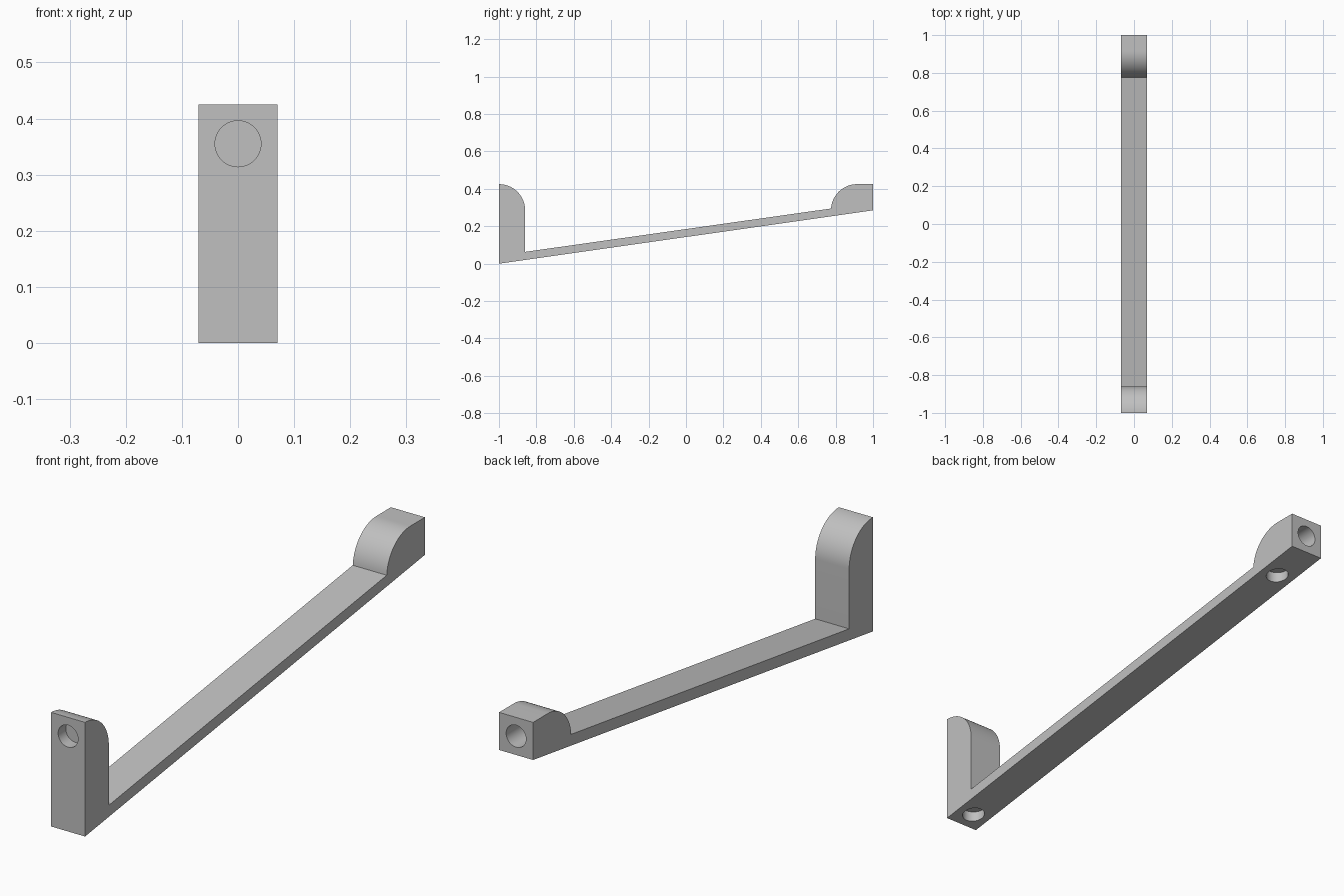
import bpy
import bmesh
from math import pi, sin, cos, radians
from mathutils import Vector

cube = bpy.data.objects.get("Cube")
if cube:
    bpy.data.objects.remove(cube, do_unlink=True)

HALF_WIDTH = 0.07
TOP = 0.425
RADIUS = 0.14
HOLE_RADIUS = 0.041
ARC_STEPS = 24


def make_material(name, colour):
    mat = bpy.data.materials.new(name)
    mat.use_nodes = True
    mat.diffuse_color = colour
    mat.node_tree.nodes["Principled BSDF"].inputs["Base Color"].default_value = colour
    return mat


def add_object(name, bm):
    bmesh.ops.recalc_face_normals(bm, faces=bm.faces)
    mesh = bpy.data.meshes.new(name)
    bm.to_mesh(mesh)
    bm.free()
    obj = bpy.data.objects.new(name, mesh)
    bpy.context.collection.objects.link(obj)
    return obj


def arc(cy, cz, start, end):
    """Quarter-round points in the side plane."""
    steps = [start + (end - start) * i / ARC_STEPS for i in range(ARC_STEPS + 1)]
    return [(cy + RADIUS * cos(a), cz + RADIUS * sin(a)) for a in steps]


def blind_hole(obj, mouth, inward, depth):
    """Cut a flat-bottomed round hole from the mouth point inward."""
    inward = Vector(inward)
    overshoot = 0.03
    bm = bmesh.new()
    bmesh.ops.create_cone(bm, cap_ends=True, segments=48, radius1=HOLE_RADIUS,
                          radius2=HOLE_RADIUS, depth=depth + overshoot)
    turn = Vector((0, 0, 1)).rotation_difference(inward).to_matrix()
    bmesh.ops.rotate(bm, verts=bm.verts, matrix=turn)
    bmesh.ops.translate(bm, verts=bm.verts,
                        vec=Vector(mouth) + inward * (depth - overshoot) / 2)
    cutter = add_object("hole_cutter", bm)
    cutter.hide_render = True
    mod = obj.modifiers.new("hole", 'BOOLEAN')
    mod.operation = 'DIFFERENCE'
    mod.solver = 'EXACT'
    mod.object = cutter
    bpy.ops.object.modifier_apply(modifier=mod.name)
    bpy.data.objects.remove(cutter, do_unlink=True)


# Side profile: sloping bar, rounded rear block, rounded front upright
profile = [(-1, 0), (1, 0.285), (1, TOP)]
profile += arc(0.915, TOP - RADIUS, pi / 2, pi - 0.07)
profile += [(-0.86, 0.063)]
profile += arc(-1, TOP - RADIUS, 0, pi / 2)

bm = bmesh.new()
side = bm.faces.new([bm.verts.new((-HALF_WIDTH, y, z)) for y, z in profile])
extruded = bmesh.ops.extrude_face_region(bm, geom=[side])
bmesh.ops.translate(bm, vec=(2 * HALF_WIDTH, 0, 0),
                    verts=[v for v in extruded["geom"] if isinstance(v, bmesh.types.BMVert)])
handle = add_object("sloping_handle", bm)
handle.data.materials.append(make_material("plain grey", (0.53, 0.53, 0.53, 1)))

bpy.context.view_layer.objects.active = handle
handle.select_set(True)

# Holes in the front and rear ends
blind_hole(handle, (0, -1, 0.355), (0, 1, 0), 0.045)
blind_hole(handle, (0, 1, 0.355), (0, -1, 0), 0.13)

# Holes in the underside, below each end block
for y in (-0.93, 0.83):
    blind_hole(handle, (0, y, 0.1425 * (y + 1)), (0, 0, 1), 0.035)

bpy.ops.object.shade_smooth_by_angle(angle=radians(30))
